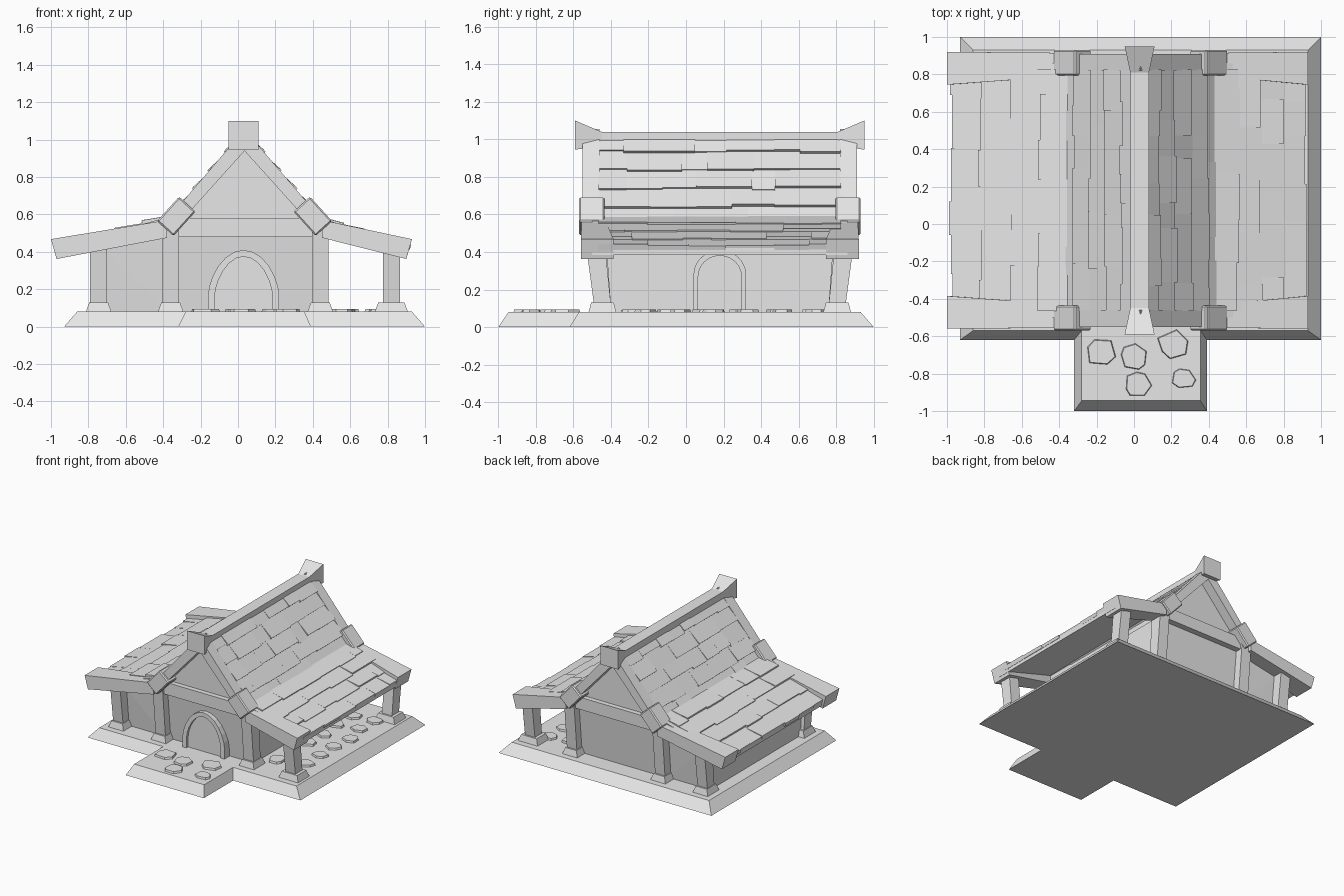
import bpy, bmesh, math, random
from mathutils import Vector

random.seed(4)
if "Cube" in bpy.data.objects:
    bpy.data.objects.remove(bpy.data.objects["Cube"], do_unlink=True)

grey = bpy.data.materials.new("plain_grey")
grey.use_nodes = True
grey.diffuse_color = (0.8, 0.8, 0.8, 1)
grey.node_tree.nodes["Principled BSDF"].inputs["Base Color"].default_value = (0.8, 0.8, 0.8, 1)

CX = 0.035      # ridge line of the house
BACK = 0.36     # front parts repeat at the back as y -> BACK - y


def finish(name, bm):
    bmesh.ops.recalc_face_normals(bm, faces=bm.faces)
    mesh = bpy.data.meshes.new(name)
    bm.to_mesh(mesh)
    bm.free()
    mesh.materials.append(grey)
    obj = bpy.data.objects.new(name, mesh)
    bpy.context.collection.objects.link(obj)
    return obj


def hull(name, points):
    """Convex solid around the points."""
    bm = bmesh.new()
    for p in points:
        bm.verts.new(p)
    bmesh.ops.convex_hull(bm, input=bm.verts)
    bmesh.ops.dissolve_limit(bm, angle_limit=0.01, verts=bm.verts, edges=bm.edges)
    return finish(name, bm)


def rect(x0, x1, y0, y1, z):
    return [(x, y, z) for x in (x0, x1) for y in (y0, y1)]


def bar(name, profile, y0, y1):
    """Convex xz profile carried along y."""
    return hull(name, [(x, y, z) for x, z in profile for y in (y0, y1)])


def both_ends(name, points):
    """A part at the front and its reflection at the back."""
    return [hull("front_" + name, points),
            hull("back_" + name, [(x, BACK - y, z) for x, y, z in points])]


# Stepped ground slab and entrance landing
hull("ground_slab", rect(-0.93, 1, -0.62, 1, 0) + rect(-0.86, 0.93, -0.57, 0.93, 0.08))
hull("entrance_landing", rect(-0.32, 0.39, -1, -0.57, 0) + rect(-0.28, 0.355, -0.945, -0.57, 0.08))


# Paving stones
def stone(x, y, r):
    n = random.choice((6, 7, 7))
    turn = random.random() * 6
    ring = []
    for i in range(n):
        a = turn + math.tau * (i + random.uniform(-0.25, 0.25)) / n
        k = r * random.uniform(0.85, 1.1)
        ring.append((k * math.cos(a), k * math.sin(a) * 0.88))
    hull("paving_stone", [(x + u, y + v, 0.07) for u, v in ring]
         + [(x + u * 0.9, y + v * 0.9, 0.095) for u, v in ring])


for x, y, r in [(-0.18, -0.69, 0.095), (0, -0.71, 0.08), (0.21, -0.645, 0.09),
                (0.02, -0.855, 0.085), (0.265, -0.825, 0.07)]:
    stone(x, y, r)
for row in range(6):
    stone(0.57 + random.uniform(-0.02, 0.02), -0.28 + row * 0.19, 0.075)
    stone(0.77 + random.uniform(-0.03, 0.03), -0.21 + row * 0.18, 0.07)

# Walls, flaring slightly outwards
hull("main_walls", rect(-0.36, 0.44, -0.42, 0.78, 0.07) + rect(-0.36, 0.44, -0.47, 0.83, 0.57))
bar("gable_walls", [(-0.37, 0.56), (0.44, 0.56), (CX, 1)], -0.47, 0.83)
hull("side_room_walls", rect(-0.76, -0.36, -0.41, 0.77, 0.07)
     + rect(-0.76, -0.76, -0.45, 0.81, 0.45) + rect(-0.36, -0.36, -0.45, 0.81, 0.54))
both_ends("tie_beam", rect(-0.4, 0.48, -0.51, -0.45, 0.48) + rect(-0.4, 0.48, -0.51, -0.45, 0.58))

# Posts on flared feet
for x, foot, top in [(-0.745, 0.07, 0.44), (-0.36, 0.07, 0.54), (0.44, 0.07, 0.54), (0.82, 0.09, 0.42)]:
    both_ends("post_foot", rect(x - foot, x + foot, -0.52, -0.37, 0.075)
              + rect(x - foot + 0.02, x + foot - 0.02, -0.505, -0.385, 0.13))
    both_ends("post", rect(x - 0.045, x + 0.045, -0.49, -0.4, 0.12)
              + rect(x - 0.045, x + 0.045, -0.53, -0.43, top))


# Doorways
def arch(half, height, spring, power):
    """Outline from one foot over the top to the other foot."""
    pts = [(-half, 0.07)]
    for i in range(13):
        a = math.pi * (1 - i / 12)
        pts.append((half * math.cos(a), spring + (height - spring) * math.sin(a) ** power))
    return pts + [(half, 0.07)]


def extrude(name, outline, depth, place):
    bm = bmesh.new()
    near = [bm.verts.new(place(u, 0, z)) for u, z in outline]
    far = [bm.verts.new(place(u, depth, z)) for u, z in outline]
    bm.faces.new(near)
    bm.faces.new(far)
    n = len(near)
    for i in range(n):
        bm.faces.new((near[i], near[(i + 1) % n], far[(i + 1) % n], far[i]))
    finish(name, bm)


def doorway(name, outer, inner, place):
    extrude(name + "_frame", outer + inner[::-1], 0.09, place)
    extrude(name + "_door", inner, 0.05, lambda u, d, z: place(u, d + 0.022, z))


doorway("front", arch(0.19, 0.41, 0.17, 1.25), arch(0.155, 0.375, 0.16, 1.25),
        lambda u, d, z: (0.03 + u, -0.49 + d, z))
doorway("side", arch(0.14, 0.41, 0.28, 1), arch(0.115, 0.38, 0.27, 1),
        lambda u, d, z: (0.47 - d, 0.18 + u, z))


# Roof panels covered with overlapping shingles
def roof_panel(name, upper, lower, rows, thick):
    a, b = Vector(upper), Vector(lower)
    down = (b - a).normalized()
    out = Vector((-down.y, down.x))
    if out.y < 0:
        out = -out
    drop = Vector((0, -thick))
    bar(name + "_panel", [a, b, a + drop, b + drop], -0.5, 0.86)
    for r in range(rows):
        y = -0.465
        while y < 0.82:
            end = y + random.uniform(0.12, 0.3)
            if end > 0.75:
                end = 0.825
            p = a.lerp(b, r / rows)
            q = a.lerp(b, (r + 1) / rows) + down * random.uniform(0, 0.022)
            lift = random.choice((0.011, 0.014, 0.02))
            bar(name + "_shingle", [p, q - out * 0.012, q + out * lift, p + out * 0.003], y, end)
            y = end


for side, name in ((-1, "left"), (1, "right")):
    # Steep main slope with its verge boards and end blocks
    roof_panel(name + "_main_roof", (CX, 1.035), (CX + side * 0.425, 0.545), 5, 0.06)
    profile = [(CX, 1.055), (CX, 0.94), (CX + side * 0.42, 0.565), (CX + side * 0.36, 0.54)]
    both_ends(name + "_verge_board", [(x, y, z) for x, z in profile for y in (-0.55, -0.46)])
    c = Vector((CX + side * 0.365, 0.59))
    u = Vector((-side * 0.059, 0.065))
    v = Vector((side * 0.044, 0.04))
    corners = [c + u + v, c + u - v, c - u - v, c - u + v]
    for block in both_ends(name + "_end_block", [(p.x, y, p.y) for p in corners for y in (-0.57, -0.435)]):
        bevel = block.modifiers.new("soft_edges", "BEVEL")
        bevel.width = 0.008
        bevel.segments = 1

# Shallow lean-to roofs, longer on the left
roof_panel("left_lean_to", (-0.34, 0.595), (-0.965, 0.425), 4, 0.04)
roof_panel("right_lean_to", (0.42, 0.59), (0.91, 0.425), 4, 0.04)


def lean_to_board(name, inner_x, tip_x, foot_x):
    both_ends(name, [(inner_x, y, z) for y in (-0.555, -0.43) for z in (0.475, 0.57)]
              + [(x, y, z) for x, z in ((tip_x, 0.468), (foot_x, 0.362)) for y in (-0.56, -0.385)])


lean_to_board("left_lean_to_board", -0.38, -1.0, -0.97)
lean_to_board("right_lean_to_board", 0.45, 0.93, 0.9)

# Ridge beam with flared ends
RX = 0.03
hull("ridge_beam", rect(RX - 0.05, RX + 0.05, -0.46, 0.82, 0.97)
     + rect(RX - 0.05, RX + 0.05, -0.46, 0.82, 1.04))
both_ends("ridge_end", rect(RX - 0.08, RX + 0.08, -0.59, -0.59, 0.945)
          + rect(RX - 0.08, RX + 0.08, -0.59, -0.59, 1.1)
          + rect(RX - 0.05, RX + 0.05, -0.45, -0.45, 0.965)
          + rect(RX - 0.05, RX + 0.05, -0.45, -0.45, 1.04))
